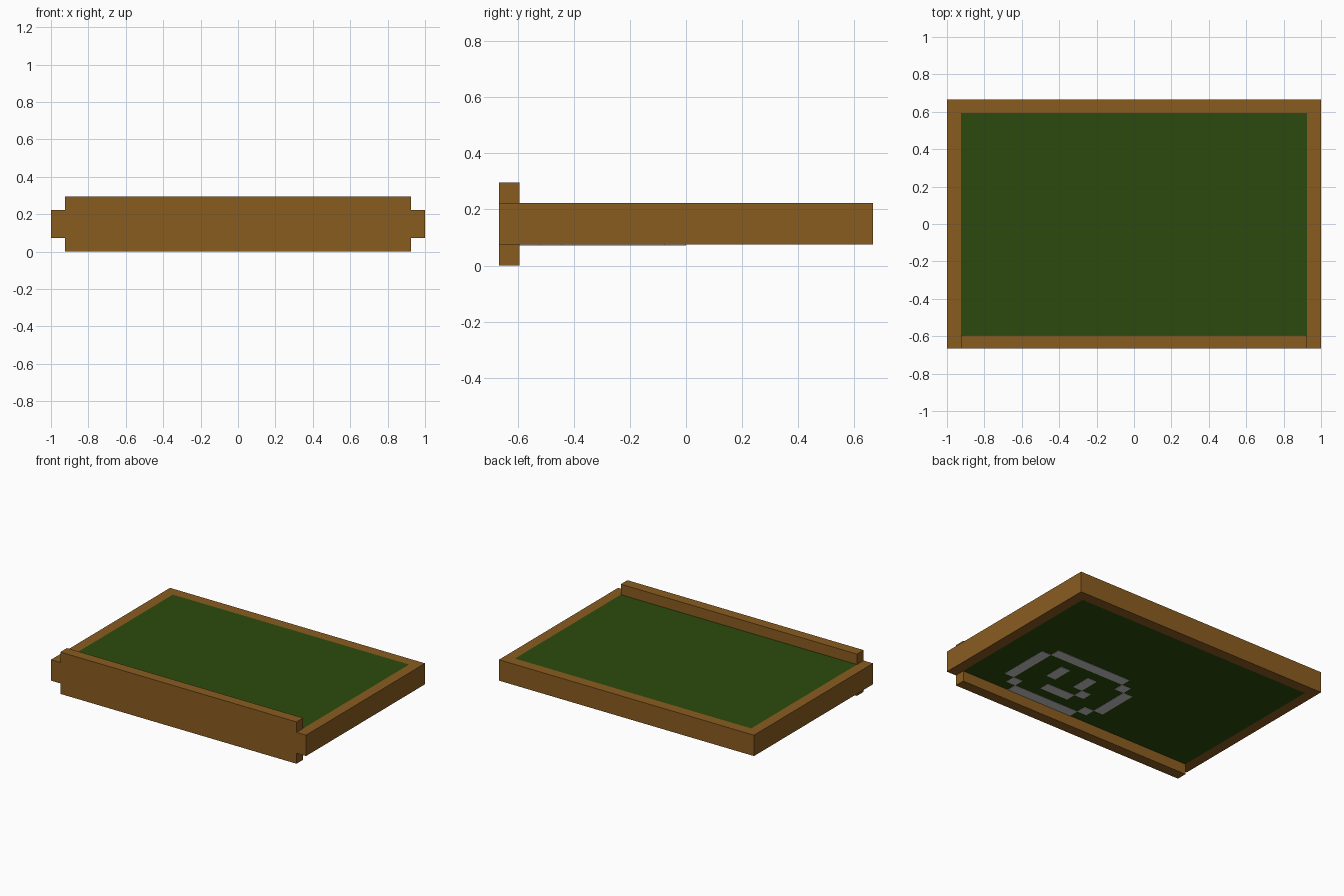
import bpy

if "Cube" in bpy.data.objects:
    bpy.data.objects.remove(bpy.data.objects["Cube"])

U = 2 / 27                      # one grid unit of the blocky model
HX, HY = 1.0, 9 * U             # half width and half depth
Z0, Z1 = U, 3 * U               # underside and top of the board


def material(name, rgb):
    m = bpy.data.materials.new(name)
    m.diffuse_color = (*rgb, 1)
    m.use_nodes = True
    m.node_tree.nodes["Principled BSDF"].inputs["Base Color"].default_value = m.diffuse_color
    return m


wood = material("brown wood", (0.254, 0.107, 0.0144))
green = material("board green", (0.0252, 0.0685, 0.004))
chalk = material("chalk grey", (0.58, 0.58, 0.58))


def boxes(name, spans, mat):
    """One object made of boxes given as (x0, x1, y0, y1, z0, z1)."""
    verts, faces = [], []
    for x0, x1, y0, y1, z0, z1 in spans:
        n = len(verts)
        verts += [(x, y, z) for z in (z0, z1)
                  for x, y in ((x0, y0), (x1, y0), (x1, y1), (x0, y1))]
        faces += [[n + 3, n + 2, n + 1, n], [n + 4, n + 5, n + 6, n + 7]]
        faces += [[n + i, n + (i + 1) % 4, n + 4 + (i + 1) % 4, n + 4 + i]
                  for i in range(4)]
    mesh = bpy.data.meshes.new(name)
    mesh.from_pydata(verts, [], faces)
    mesh.materials.append(mat)
    obj = bpy.data.objects.new(name, mesh)
    bpy.context.collection.objects.link(obj)
    return obj


# Frame: two full-length sides, the back rail and the taller front ledge
boxes("left_frame", [(-HX, -HX + U, -HY, HY, Z0, Z1)], wood)
boxes("right_frame", [(HX - U, HX, -HY, HY, Z0, Z1)], wood)
boxes("back_frame", [(-HX + U, HX - U, HY - U, HY, Z0, Z1)], wood)
boxes("front_ledge", [(-HX + U, HX - U, -HY, -HY + U, 0, 4 * U)], wood)

# Writing surface, flush with the frame on both sides
boxes("board_panel", [(-HX + U, HX - U, -HY + U, HY - U, Z0, Z1)], green)

# Chalk face on the underside: strokes in grid cells (column, row, width, height)
strokes = [
    (5, 9, 8, 1), (13, 10, 1, 1), (14, 11, 1, 4), (13, 15, 1, 1),   # outline
    (6, 16, 7, 1), (5, 15, 1, 1), (4, 10, 1, 5),
    (7, 11, 1, 2), (10, 11, 1, 2),                                  # eyes
    (8, 14, 3, 1), (11, 13, 1, 1),                                  # mouth
]
boxes("chalk_drawing",
      [(HX - (c + w) * U, HX - c * U, HY - (r + h) * U, HY - r * U,
        Z0 - 0.002, Z0 + 0.002) for c, r, w, h in strokes], chalk)
